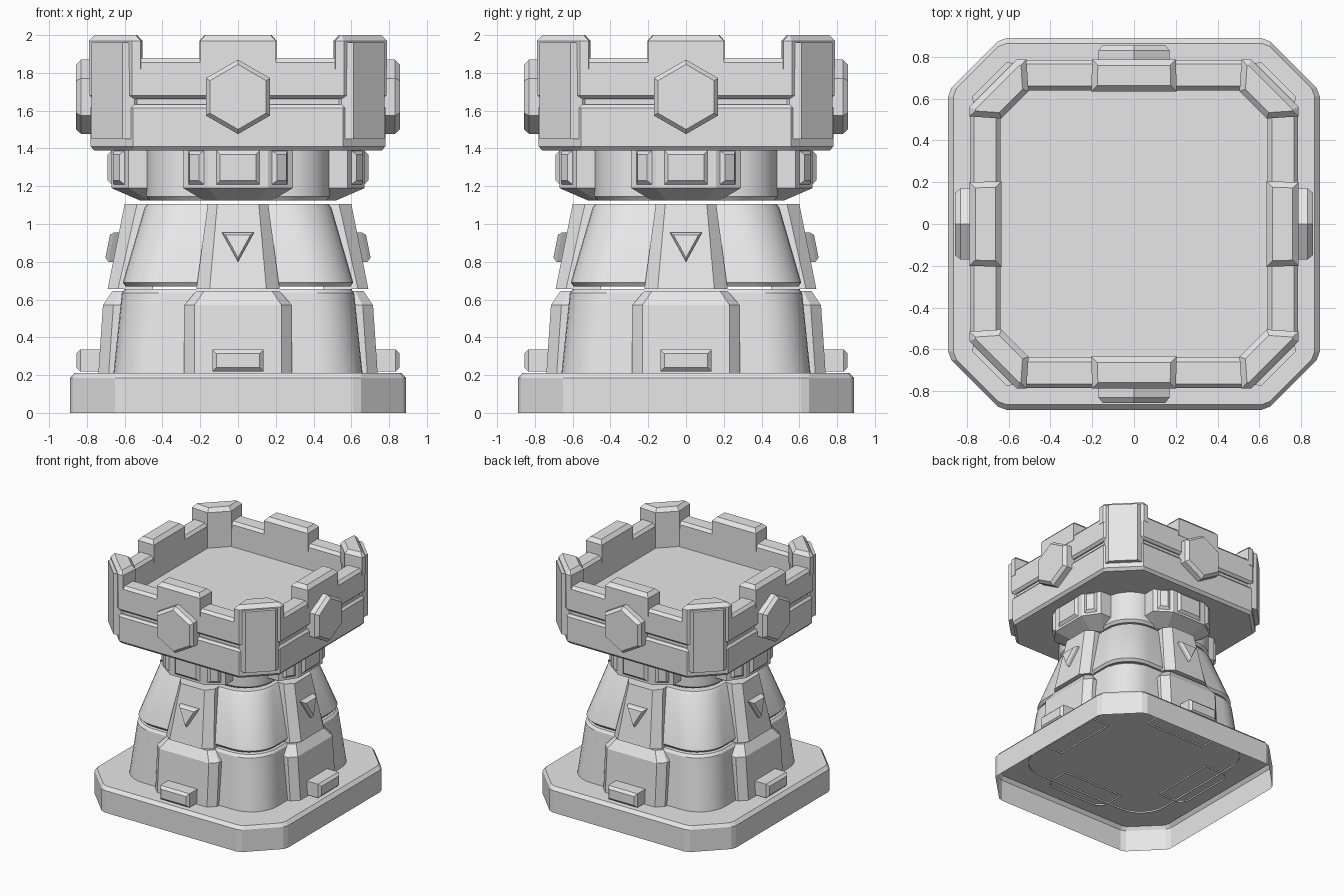
import bpy, bmesh, math
from mathutils import Vector

old = bpy.data.objects.get("Cube")
if old:
    bpy.data.objects.remove(old)

stone = bpy.data.materials.new("pale_stone")
stone.use_nodes = True
stone.diffuse_color = (0.8, 0.8, 0.8, 1)
stone.node_tree.nodes["Principled BSDF"].inputs["Base Color"].default_value = (0.8, 0.8, 0.8, 1)


def loft(name, rings, bottom=True, top=True, angle=0.0, smooth=False):
    """Skin a stack of equal rings of (across, out, up) points; out is towards the front."""
    bm = bmesh.new()
    rows = [[bm.verts.new((u, -d, z)) for u, d, z in ring] for ring in rings]
    n = len(rows[0])
    for a, b in zip(rows, rows[1:]):
        for i in range(n):
            j = (i + 1) % n
            bm.faces.new((a[i], a[j], b[j], b[i]))
    if bottom:
        bm.faces.new(rows[0][::-1])
    if top:
        bm.faces.new(rows[-1])
    bmesh.ops.recalc_face_normals(bm, faces=bm.faces)
    mesh = bpy.data.meshes.new(name)
    bm.to_mesh(mesh)
    bm.free()
    mesh.materials.append(stone)
    if smooth:
        mesh.shade_smooth()
        mesh.set_sharp_from_angle(angle=math.radians(30))
    obj = bpy.data.objects.new(name, mesh)
    obj.rotation_euler.z = angle
    bpy.context.collection.objects.link(obj)
    return obj


def four(name, rings, turn=0.0, **kw):
    for side, k in zip(("front", "left", "back", "right"), range(4)):
        loft(f"{name}_{side}", rings, angle=turn + k * math.pi / 2, **kw)


def level(points, z):
    return [(u, d, z) for u, d in points]


def quarter_turns(points):
    """Repeat a corner's points around the centre."""
    out = []
    for k in range(4):
        for x, y in points:
            for _ in range(k):
                x, y = -y, x
            out.append((x, y))
    return out


def octagon(w, v):
    return quarter_turns([(w, v), (v, w)])


def rounded_square(w, r, seg=8):
    c = w - r
    arc = [i * math.pi / 2 / seg for i in range(seg + 1)]
    return quarter_turns([(c + r * math.cos(a), c + r * math.sin(a)) for a in arc])


def tapered(half_front, half_back, out, chamfer, back, z):
    """Cross-section of a pier: flat front, slanted flanks, straight back."""
    mid = out - chamfer
    return [(-half_back, back, z), (-half_back, mid, z), (-half_front, out, z),
            (half_front, out, z), (half_back, mid, z), (half_back, back, z)]


def box(u, d0, d1, z0, z1):
    """One ring per depth, so that the front can be bevelled."""
    def ring(s, d):
        return [(-u + s, d, z0 + s), (u - s, d, z0 + s), (u - s, d, z1 - s), (-u + s, d, z1 - s)]
    return ring(0, d0), ring(0, d1 - 0.02), ring(0.02, d1)


# Plinth, open underneath
def plinth_ring(s):
    w = 0.89 - s
    return quarter_turns([(w, 0.61), (w - 0.015, 0.65), (0.65, w - 0.015), (0.61, w)])


loft("plinth", [level(plinth_ring(0), 0), level(plinth_ring(0), 0.185),
                level(plinth_ring(0.025), 0.212)], bottom=False)

# Three round-cornered tower tiers
tiers = {
    "lower_tier": [(0.66, 0.2), (0.615, 0.635), (0.6, 0.655)],
    "middle_tier": [(0.595, 0.67), (0.61, 0.69), (0.495, 1.085), (0.48, 1.105)],
    "collar": [(0.47, 1.125), (0.485, 1.145), (0.485, 1.39)],
}
for name, profile in tiers.items():
    loft(name, [level(rounded_square(w, 0.24), z) for w, z in profile],
         bottom=name != "lower_tier", smooth=True)

# Piers on each side of the lower and middle tiers
four("lower_pier", [tapered(0.23, 0.285, 0.74, 0.055, 0.5, 0.2),
                    tapered(0.23, 0.285, 0.715, 0.055, 0.5, 0.57),
                    tapered(0.18, 0.22, 0.665, 0.045, 0.5, 0.645)], bottom=False)
four("middle_pier", [tapered(0.15, 0.22, 0.69, 0.055, 0.45, 0.657),
                     tapered(0.11, 0.16, 0.6, 0.065, 0.4, 1.105)])

# Pegs standing on the plinth
four("peg", box(0.135, 0.66, 0.855, 0.22, 0.335))


# Downward triangles on the middle piers, following their slope
def triangle(s, lift):
    pts = [(-0.085 * s, 0.9 + 0.055 * s), (0.085 * s, 0.9 + 0.055 * s), (0, 0.9 - 0.1 * s)]
    return [(u, 0.69 - 0.2 * (z - 0.657) + lift, z) for u, z in pts]


four("triangle_stud", [triangle(1, -0.03), triangle(1, 0.025), triangle(0.78, 0.045)])

# Collar brackets with raised panels
four("bracket", [tapered(0.1, 0.18, 0.52, 0.05, 0.4, 1.125),
                 tapered(0.16, 0.29, 0.67, 0.09, 0.4, 1.19),
                 tapered(0.16, 0.29, 0.67, 0.09, 0.4, 1.39)])
four("bracket_panel", box(0.115, 0.64, 0.69, 1.21, 1.388))
slant = math.atan2(0.09, 0.13)
for s in (-1, 1):
    centre = Vector((s * 0.22, 0.628))
    along = Vector((math.cos(slant), -s * math.sin(slant)))
    normal = Vector((s * math.sin(slant), math.cos(slant)))
    rings = [[(*(centre + along * u + normal * d), z) for u, d, z in ring]
             for ring in box(0.05, -0.03, 0.02, 1.21, 1.388)]
    four("bracket_side_panel_" + ("a" if s < 0 else "b"), rings)

# Battlement: grooved outside, wall top, inside wall and floor in one skin
wall = [(0.76, 0.545, 1.388), (0.78, 0.555, 1.41), (0.78, 0.555, 1.615), (0.765, 0.55, 1.633),
        (0.755, 0.545, 1.633), (0.755, 0.545, 1.662), (0.765, 0.55, 1.662), (0.785, 0.56, 1.68),
        (0.785, 0.56, 1.855), (0.765, 0.55, 1.878), (0.66, 0.515, 1.878), (0.64, 0.51, 1.855),
        (0.64, 0.51, 1.67)]
loft("battlement", [level(octagon(w, v), z) for w, v, z in wall])


# Merlons: one per side and one per corner
def shrunk(points, s, z):
    """Inset a convex outline by s, mitring each corner."""
    n = len(points)
    ring = []
    for i in range(n):
        p = Vector(points[i])
        a = (p - Vector(points[i - 1])).normalized()
        b = (Vector(points[(i + 1) % n]) - p).normalized()
        na, nb = Vector((-a.y, a.x)), Vector((-b.y, b.x))
        q = p + (na + nb) * (s / (1 + na.dot(nb)))
        ring.append((q.x, q.y, z))
    return ring


side = [(-0.205, 0.635), (0.205, 0.635), (0.2, 0.788), (-0.2, 0.788)]
corner = [(0.505, 0.635), (0.635, 0.505), (0.788, 0.515), (0.788, 0.56), (0.56, 0.788), (0.515, 0.788)]
for name, outline in (("side_merlon", side), ("corner_merlon", corner)):
    four(name, [shrunk(outline, 0, 1.82), shrunk(outline, 0, 1.97), shrunk(outline, 0.028, 2.0)])

# Pilasters on the cut corners
four("corner_pilaster", [tapered(0.115, 0.155, 0.98, 0.05, 0.88, 1.45),
                         tapered(0.115, 0.155, 0.98, 0.05, 0.88, 1.96)], turn=math.pi / 4)


# Hexagonal bosses on the battlement
def hexagon(r, d):
    return [(r * math.sin(i * math.pi / 3), d, 1.673 + r * math.cos(i * math.pi / 3)) for i in range(6)]


four("hexagon_boss", [hexagon(0.197, 0.74), hexagon(0.197, 0.83), hexagon(0.172, 0.857)])
